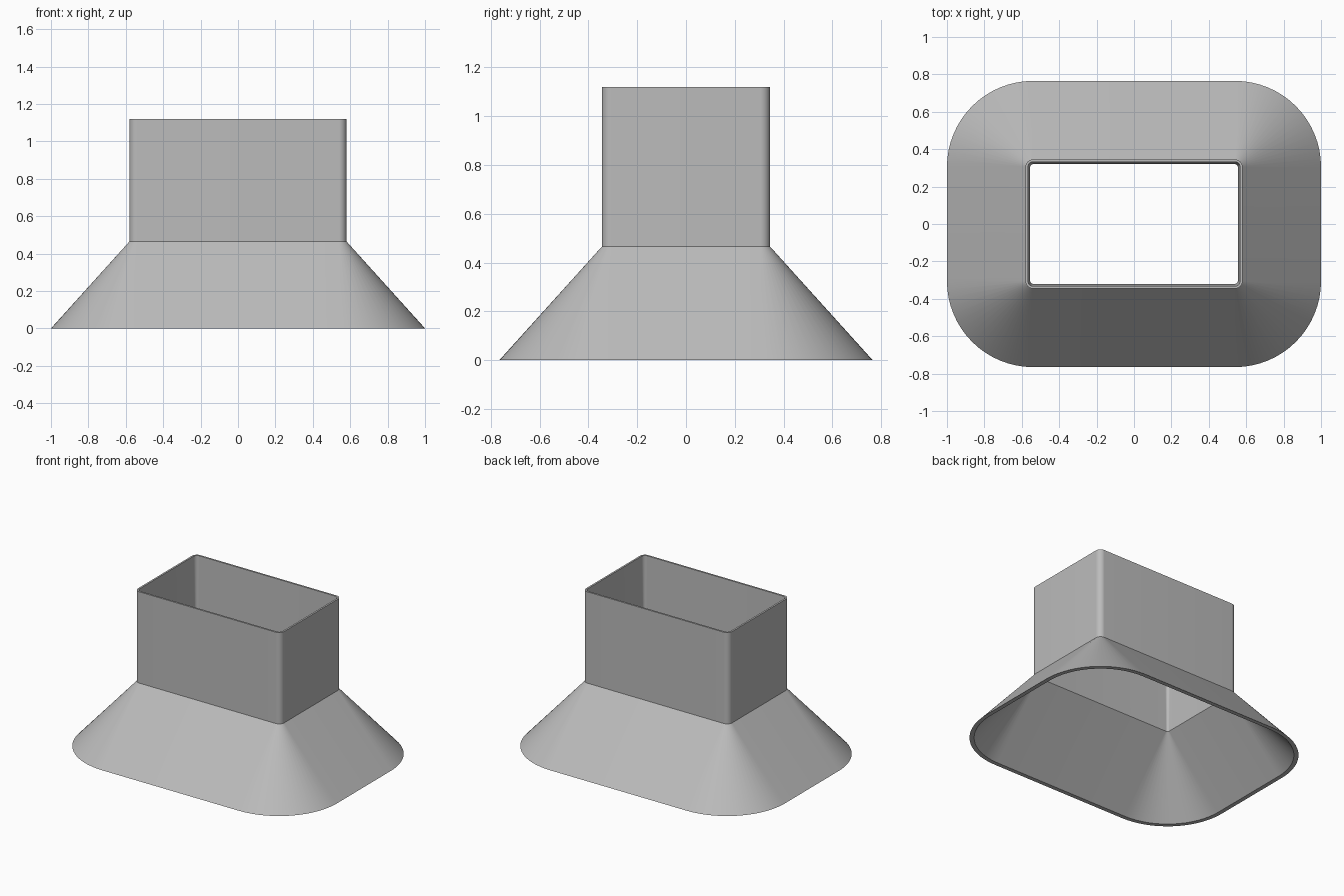
import bpy
import bmesh
from math import sin, cos, pi, radians

if "Cube" in bpy.data.objects:
    bpy.data.objects.remove(bpy.data.objects["Cube"], do_unlink=True)

# Corner centres shared by every ring of the duct
CX, CY = 0.54, 0.305
STEPS = 16

grey = bpy.data.materials.new("light grey")
grey.use_nodes = True
colour = (0.5, 0.5, 0.5, 1)
grey.diffuse_color = colour
grey.node_tree.nodes["Principled BSDF"].inputs["Base Color"].default_value = colour


def ring(bm, radius, z):
    """Rounded rectangle of vertices at height z."""
    verts = []
    for quarter, (sx, sy) in enumerate([(1, 1), (-1, 1), (-1, -1), (1, -1)]):
        for i in range(STEPS + 1):
            a = (quarter + i / STEPS) * pi / 2
            verts.append(bm.verts.new((sx * CX + radius * cos(a),
                                       sy * CY + radius * sin(a), z)))
    return verts


# Closed wall section: outer flare, outer collar, rim, inner collar, inner flare
section = [(0.46, 0), (0.04, 0.465), (0.04, 1.12),
           (0.027, 1.12), (0.015, 0.455), (0.43, 0)]

bm = bmesh.new()
rings = [ring(bm, r, z) for r, z in section]
for k, low in enumerate(rings):
    high = rings[(k + 1) % len(rings)]
    for i in range(len(low)):
        j = (i + 1) % len(low)
        bm.faces.new((low[i], low[j], high[j], high[i]))
bmesh.ops.recalc_face_normals(bm, faces=bm.faces)

mesh = bpy.data.meshes.new("flared_duct")
bm.to_mesh(mesh)
bm.free()
mesh.materials.append(grey)
duct = bpy.data.objects.new("flared_duct", mesh)
bpy.context.collection.objects.link(duct)
bpy.context.view_layer.objects.active = duct
duct.select_set(True)
bpy.ops.object.shade_smooth_by_angle(angle=radians(30))
